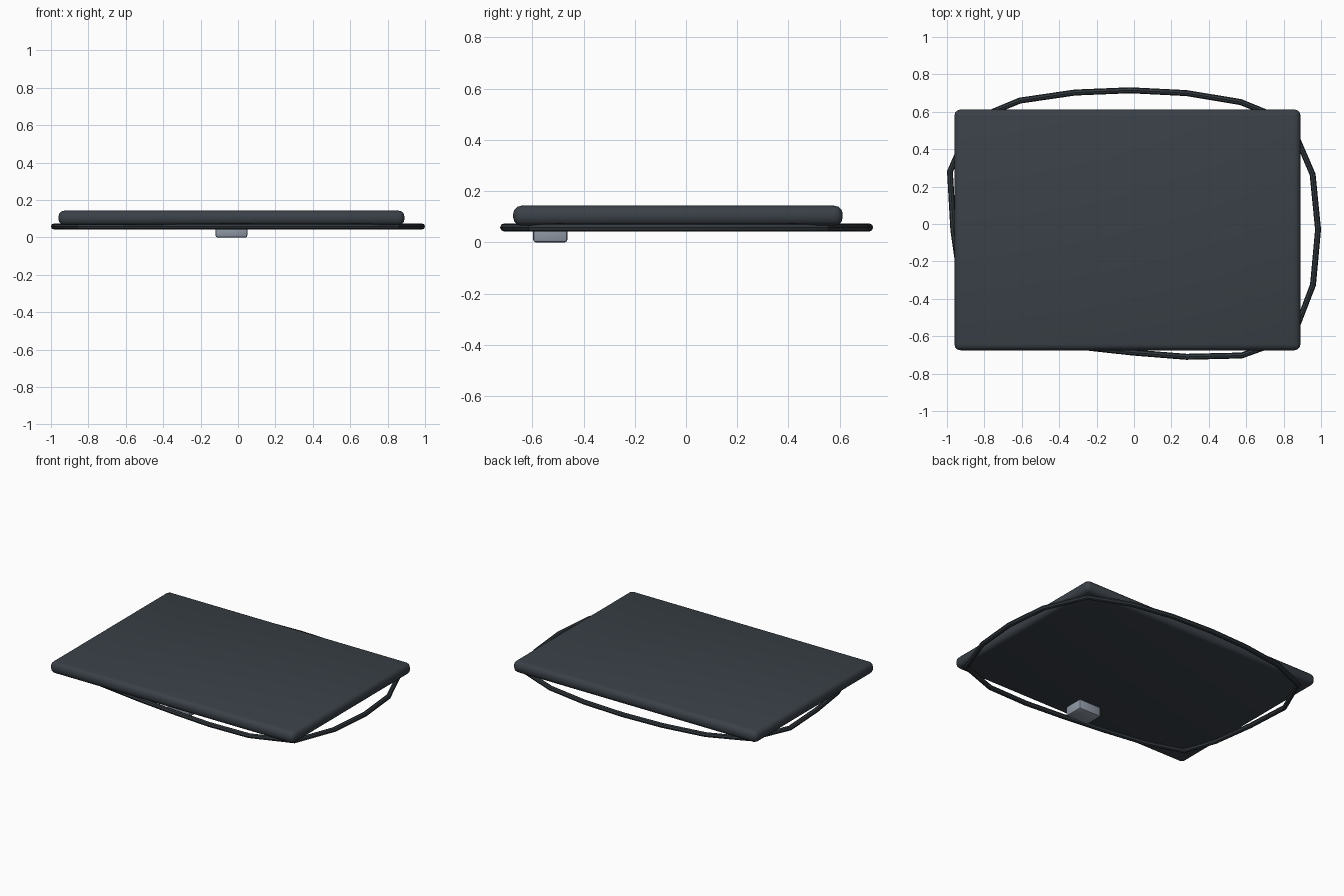
import bpy

if "Cube" in bpy.data.objects:
    bpy.data.objects.remove(bpy.data.objects["Cube"])


def material(name, rgb):
    m = bpy.data.materials.new(name)
    m.diffuse_color = (*rgb, 1)
    m.use_nodes = True
    m.node_tree.nodes["Principled BSDF"].inputs["Base Color"].default_value = m.diffuse_color
    return m


def rounded_box(name, lo, hi, bevel, segments, mat):
    bpy.ops.mesh.primitive_cube_add(
        size=1, location=[(a + b) / 2 for a, b in zip(lo, hi)])
    ob = bpy.context.object
    ob.name = name
    ob.scale = [b - a for a, b in zip(lo, hi)]
    bpy.ops.object.transform_apply(location=False, rotation=False, scale=True)
    mod = ob.modifiers.new("Bevel", 'BEVEL')
    mod.width, mod.segments = bevel, segments
    bpy.ops.object.modifier_apply(modifier=mod.name)
    ob.data.materials.append(mat)
    bpy.ops.object.shade_smooth_by_angle()
    return ob


slate = material("slate", (0.042, 0.052, 0.064))
cord_dark = material("cord_dark", (0.032, 0.04, 0.048))
steel = material("steel", (0.28, 0.32, 0.38))

# Flat rounded panel
rounded_box("panel", (-0.96, -0.675, 0.065), (0.89, 0.612, 0.143), 0.032, 3, slate)

# Small clasp under the front edge
rounded_box("clasp", (-0.12, -0.597, 0.0), (0.05, -0.463, 0.067), 0.01, 2, steel)

# Loose loop of cord lying beneath the panel
path = [(-0.61, 0.66), (-0.315, 0.703), (-0.02, 0.715), (0.28, 0.70), (0.57, 0.652),
        (0.835, 0.545), (0.955, 0.265), (0.984, -0.03), (0.957, -0.325), (0.85, -0.605),
        (0.575, -0.703), (0.28, -0.71), (-0.01, -0.687), (-0.3, -0.655), (-0.6, -0.61),
        (-0.85, -0.53), (-0.925, -0.32), (-0.966, -0.03), (-0.984, 0.28), (-0.865, 0.555)]
curve = bpy.data.curves.new("cord_loop", 'CURVE')
curve.dimensions = '3D'
curve.bevel_depth = 0.016
curve.bevel_resolution = 2
spline = curve.splines.new('POLY')
spline.points.add(len(path) - 1)
for p, (x, y) in zip(spline.points, path):
    p.co = (x, y, 0.058, 1)
spline.use_cyclic_u = True
cord = bpy.data.objects.new("cord_loop", curve)
bpy.context.collection.objects.link(cord)
curve.materials.append(cord_dark)
bpy.ops.object.select_all(action='DESELECT')
cord.select_set(True)
bpy.context.view_layer.objects.active = cord
bpy.ops.object.convert(target='MESH')
bpy.ops.object.shade_smooth_by_angle()
